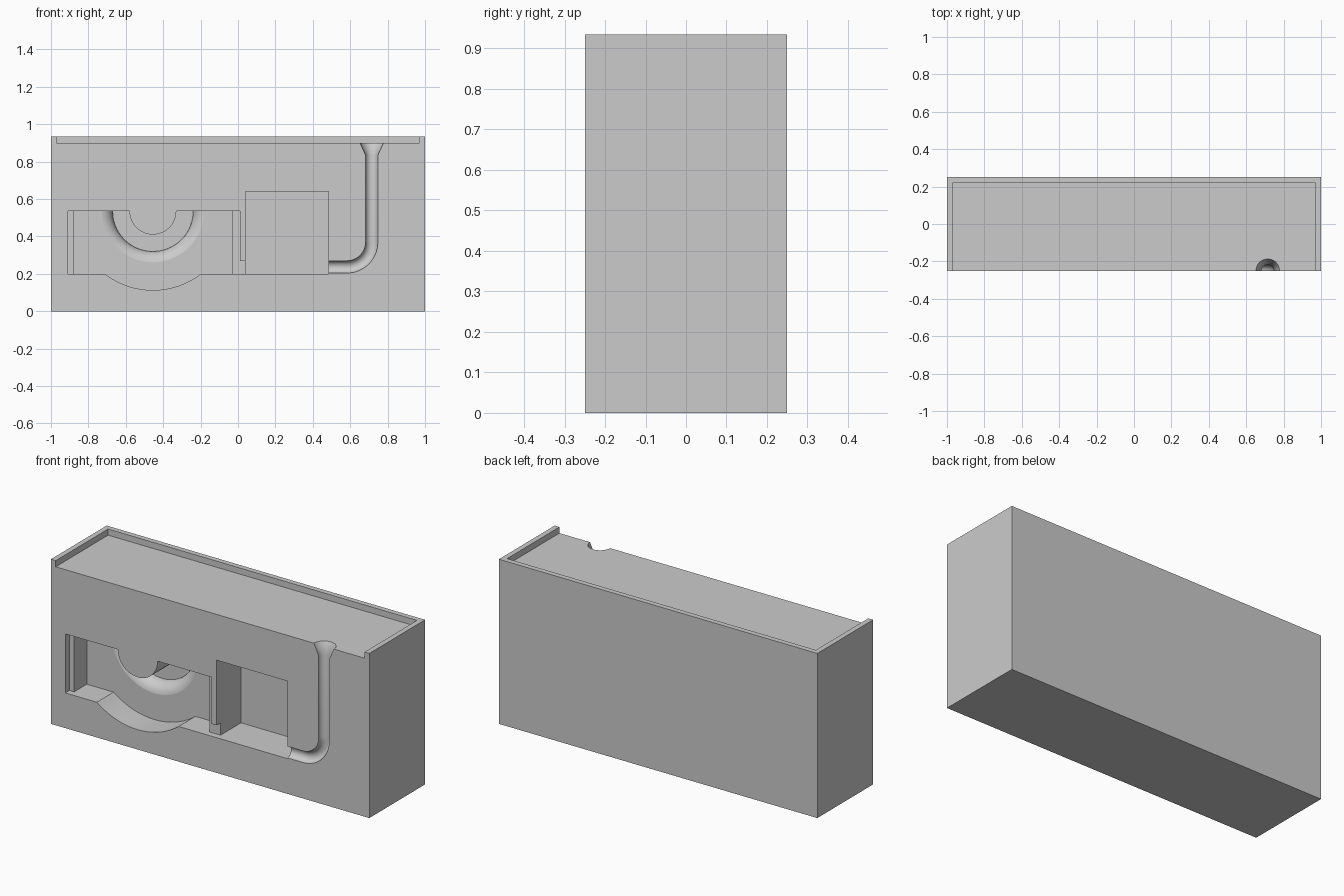
import bpy, bmesh
from math import sin, cos, pi, radians, asin
from mathutils import Vector

cube = bpy.data.objects.get("Cube")
if cube:
    bpy.data.objects.remove(cube, do_unlink=True)

grey = bpy.data.materials.new("plain_grey")
grey.use_nodes = True
grey.diffuse_color = (0.6, 0.6, 0.6, 1)
grey.node_tree.nodes["Principled BSDF"].inputs["Base Color"].default_value = (0.6, 0.6, 0.6, 1)

FRONT = -0.25
OUT = -0.3          # cutters start in front of the face
CX, CZ = -0.455, 0.535   # centre of the round features
FLOOR = 0.2


def finish(name, bm):
    bmesh.ops.recalc_face_normals(bm, faces=bm.faces)
    mesh = bpy.data.meshes.new(name)
    bm.to_mesh(mesh)
    bm.free()
    mesh.materials.append(grey)
    obj = bpy.data.objects.new(name, mesh)
    bpy.context.collection.objects.link(obj)
    return obj


def loft(name, rings):
    """Solid through a row of equal point rings, capped at both ends."""
    bm = bmesh.new()
    rows = [[bm.verts.new(p) for p in ring] for ring in rings]
    for a, b in zip(rows, rows[1:]):
        for i in range(len(a)):
            j = (i + 1) % len(a)
            bm.faces.new((a[i], a[j], b[j], b[i]))
    bm.faces.new(rows[0])
    bm.faces.new(rows[-1][::-1])
    return finish(name, bm)


def slab(name, outline, y0, y1):
    return loft(name, [[(x, y, z) for x, z in outline] for y in (y0, y1)])


def box(name, x0, x1, y0, y1, z0, z1):
    return slab(name, [(x0, z0), (x1, z0), (x1, z1), (x0, z1)], y0, y1)


def arc(radius, a0, a1, n):
    """Points below the round centre, angles measured from +x downwards."""
    angles = [a0 + (a1 - a0) * i / n for i in range(n + 1)]
    return [(CX + radius * cos(a), CZ - radius * sin(a)) for a in angles]


body = box("mould_block", -1, 1, FRONT, 0.25, 0, 0.935)
cutters = []

# Shallow tray in the top, open to the front
cutters.append(box("tray", -0.97, 0.97, OUT, 0.22, 0.9, 1))

# Deep pocket with a round belly
belly = 0.422
a = asin((CZ - FLOOR) / belly)
outline = [(-0.03, CZ), (-0.03, FLOOR)] + arc(belly, a, pi - a, 32) + [(-0.88, FLOOR), (-0.88, CZ)]
cutters.append(slab("pocket", outline, OUT, -0.1))

# Shallow shoulders beside the pocket, with a gate to the square well
shoulder = -0.214
cutters.append(box("left_shoulder", -0.91, -0.86, OUT, shoulder, FLOOR, CZ))
outline = [(-0.05, FLOOR), (0.06, FLOOR), (0.06, 0.27), (0.01, 0.27), (0.01, CZ), (-0.05, CZ)]
cutters.append(slab("right_shoulder_and_gate", outline, OUT, shoulder))

# Square well
cutters.append(box("well", 0.04, 0.485, OUT, -0.03, FLOOR, 0.64))

# Half-round ring groove with a rounded lip
lip, inner, back = 0.07, 0.215, -0.03
section = [(0.06, back), (inner, back)]
for i in range(9):
    t = radians(90) * i / 8
    section.append((inner + lip * (1 - cos(t)), back - 0.001 - lip * sin(t)))
section += [(inner + lip, -0.13), (0.06, -0.13)]
rings = []
for i in range(49):
    t = pi * i / 48
    rings.append([(CX + r * cos(t), y, CZ - r * sin(t)) for r, y in section])
cutters.append(loft("ring_groove", rings))

# Round pouring channel with a bend and a funnel
tube, bend = 0.033, 0.133
bx, bz = 0.582, 0.37
path = [(0.46, bz - bend, 0, tube)]
for i in range(17):
    t = radians(90) * i / 16
    path.append((bx + bend * sin(t), bz - bend * cos(t), t, tube))
top = bx + bend
path += [(top, 0.835, pi / 2, tube), (top, 0.9, pi / 2, 0.063), (top, 0.95, pi / 2, 0.086)]
rings = []
for x, z, t, r in path:
    side = Vector((-sin(t), 0, cos(t)))
    ring = []
    for k in range(32):
        u = 2 * pi * (k + 0.5) / 32
        ring.append(Vector((x, FRONT, z)) + r * (side * cos(u) + Vector((0, sin(u), 0))))
    rings.append(ring)
cutters.append(loft("pouring_channel", rings))

# Cut every hollow out of the block
for cutter in cutters:
    cutter.hide_render = True
    mod = body.modifiers.new(cutter.name, "BOOLEAN")
    mod.operation = "DIFFERENCE"
    mod.solver = "EXACT"
    mod.object = cutter
    bpy.context.view_layer.objects.active = body
    bpy.ops.object.modifier_apply(modifier=mod.name)
    bpy.data.objects.remove(cutter, do_unlink=True)

# Half-round core hanging from the pocket ceiling, flush with the front
core = slab("shaft_core", arc(0.125, 0, pi, 32), FRONT, 0)

# Smooth round surfaces, sharp corners
bpy.ops.object.select_all(action="DESELECT")
for obj in (body, core):
    obj.select_set(True)
bpy.context.view_layer.objects.active = body
bpy.ops.object.shade_smooth_by_angle(angle=radians(30))
for obj in (body, core):
    weighted = obj.modifiers.new("even_shading", "WEIGHTED_NORMAL")
    weighted.keep_sharp = True
